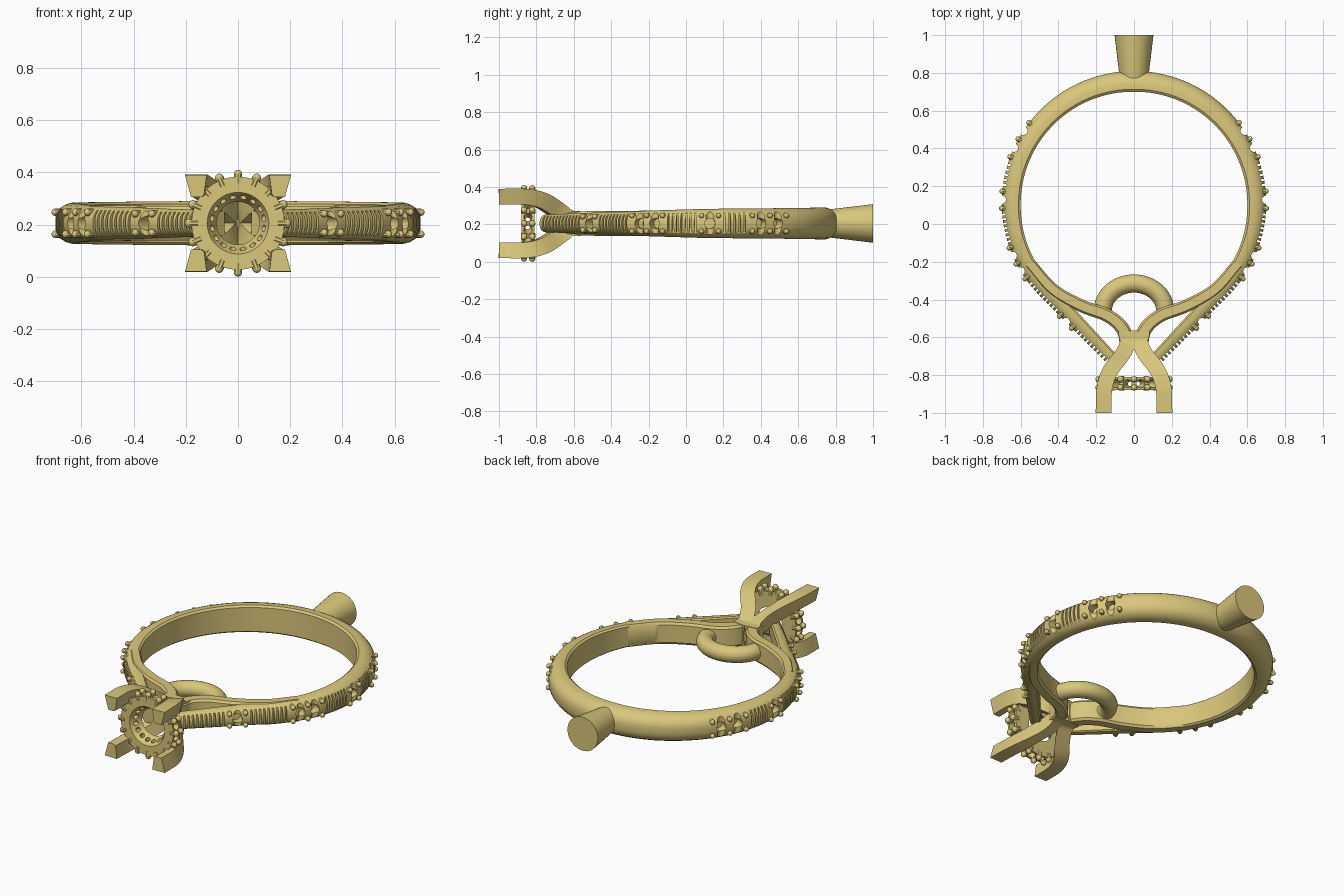
import bpy, bmesh, math
from mathutils import Vector, Matrix

if "Cube" in bpy.data.objects:
    bpy.data.objects.remove(bpy.data.objects["Cube"])

CZ = 0.205                       # height of the ring's mid plane
Z = Vector((0, 0, 1))
gold = bpy.data.materials.new("gold")
gold.diffuse_color = (0.70, 0.57, 0.20, 1)
gold.use_nodes = True
gold.node_tree.nodes["Principled BSDF"].inputs["Base Color"].default_value = gold.diffuse_color


def make(name, bm, mirror=(False, False, False)):
    bmesh.ops.recalc_face_normals(bm, faces=bm.faces)
    me = bpy.data.meshes.new(name)
    bm.to_mesh(me)
    bm.free()
    ob = bpy.data.objects.new(name, me)
    bpy.context.collection.objects.link(ob)
    ob.location.z = CZ
    me.materials.append(gold)
    if any(mirror):
        m = ob.modifiers.new("mirror", 'MIRROR')
        m.use_axis = mirror
        m.use_mirror_merge = False
    return ob


def cut(ob, cutter):
    cutter.hide_render = True
    m = ob.modifiers.new("cut", 'BOOLEAN')
    m.operation, m.solver, m.object = 'DIFFERENCE', 'EXACT', cutter


def smooth_path(pts, n=7):
    # Catmull-Rom curve through the points
    p = [Vector(q) for q in pts]
    p = [2 * p[0] - p[1]] + p + [2 * p[-1] - p[-2]]
    out = []
    for i in range(1, len(p) - 2):
        a, b, c, d = p[i - 1:i + 3]
        for k in range(n):
            t = k / n
            out.append(0.5 * (2 * b + (c - a) * t + (2 * a - 5 * b + 4 * c - d) * t * t
                              + (3 * b - a - 3 * c + d) * t ** 3))
    return out + [p[-2]]


def sweep(name, path, section, mirror=(False, False, False)):
    # section(i) gives (sideways, up) points at path point i
    bm = bmesh.new()
    rings = []
    for i, p in enumerate(path):
        t = (path[min(i + 1, len(path) - 1)] - path[max(i - 1, 0)]).normalized()
        side = t.cross(Z).normalized()
        up = side.cross(t)
        rings.append([bm.verts.new(p + side * u + up * v) for u, v in section(i)])
    for r, s in zip(rings, rings[1:]):
        for k in range(len(r)):
            j = (k + 1) % len(r)
            bm.faces.new((r[k], r[j], s[j], s[k]))
    bm.faces.new(rings[0])
    bm.faces.new(rings[-1])
    return make(name, bm, mirror)


def circle(r, n=24):
    return [(r * math.cos(2 * math.pi * k / n), r * math.sin(2 * math.pi * k / n)) for k in range(n)]


def rod(bm, a, b, r1, r2, n=16):
    d = b - a
    m = Matrix.Translation((a + b) / 2) @ d.to_track_quat('Z', 'Y').to_matrix().to_4x4()
    bmesh.ops.create_cone(bm, cap_ends=True, segments=n, radius1=r1, radius2=r2, depth=d.length, matrix=m)


def bead(bm, top, direction, r, length):
    rod(bm, top - direction * length, top, r, r, 10)
    bmesh.ops.create_uvsphere(bm, u_segments=10, v_segments=6, radius=r, matrix=Matrix.Translation(top))


# Band outline: arc that runs on into straight shoulders
def rim(a):
    b = math.radians(max(a, -45))
    n = Vector((math.cos(b), math.sin(b), 0))
    p = Vector((0, 0.11, 0)) + n * 0.7
    if a < -45:
        p += Vector((-1, -1, 0)).normalized() * math.radians(-45 - a) * 0.7
    return p, n


def lerp(a, table):
    for (a0, v0), (a1, v1) in zip(table, table[1:]):
        if a <= a1:
            return v0 + (v1 - v0) * (a - a0) / (a1 - a0)
    return table[-1][1]


def band_section(i):
    a = 90 - abs(angles[i] - 90)
    th = lerp(a, [(-91, .065), (-45, .09), (0, .10), (90, .11)])
    h = lerp(a, [(-91, .047), (-45, .063), (0, .078), (90, .086)])
    half = [(1, .22), (.95, .5), (.8, .76), (.6, .92), (.4, 1), (.12, 1), (0, .88)]
    pts = half + [(u, -v) for u, v in reversed(half)]
    return [((u - 1) * th, v * h) for u, v in pts]


angles = [-91 + 362 * k / 144 for k in range(145)]
path = []
for a in angles:
    p = rim(90 - abs(a - 90))[0]
    path.append(p if a <= 90 else Vector((-p.x, p.y, 0)))
band = sweep("band", path, band_section)

# Scallops, engraved grooves and stone holes in the band
MX = (True, False, False)
stones = [33.2, 24.8, 1.5, -23.5, -31, -60.5]
bm = bmesh.new()
for a in stones:
    p, n = rim(a)
    rod(bm, p - Z * .12, p + Z * .12, .022, .022)
for a0, a1 in [(17, 8), (-5, -17), (-38, -54), (-67, -89)]:
    count = int((a0 - a1) / 2)
    for k in range(count + 1):
        p, n = rim(a0 + (a1 - a0) * k / count)
        m = Matrix.Translation(p) @ Matrix((n, Z.cross(n), Z)).transposed().to_4x4()
        bmesh.ops.create_cube(bm, matrix=m @ Matrix.Diagonal((.036, .010, .2, 1)))
groove_cutter = make("groove_cutter", bm, MX)
bm = bmesh.new()
for a in stones:
    p, n = rim(a)
    rod(bm, p - n * .06, p + n * .06, .028, .028, 20)
hole_cutter = make("hole_cutter", bm, MX)
cut(band, groove_cutter)
cut(band, hole_cutter)

# Beads that hold the small stones on the band
bm = bmesh.new()
for a in [37.5, 29, 20.5, 5.2, -2.2, -19.7, -27.3, -34.7, -56.8, -64.2]:
    p, n = rim(a)
    for s in (-1, 1):
        bead(bm, p + n * .002 + Z * s * (.042 if a > -50 else .036), n, .014, .045)
band_beads = make("band_beads", bm, MX)

# Inner split shoulders running to the crossing
branch_path = smooth_path([(.55, -.21, 0), (.43, -.345, 0), (.28, -.432, 0), (.14, -.485, 0),
                           (.06, -.555, 0), (.035, -.64, 0)])
nb = len(branch_path) - 1


def branch_section(i):
    w = .03 + .008 * i / nb
    h = .068 - .004 * i / nb
    return [(w, h * .8), (w * .7, h), (-w * .7, h), (-w, h * .8),
            (-w, -h * .8), (-w * .7, -h), (w * .7, -h), (w, -h * .8)]


sweep("inner_shoulder", branch_path, branch_section, MX)

# Four claws flaring from the crossing
claw_path = smooth_path([(.04, -.57, .025), (.035, -.63, .03), (.06, -.69, .066),
                         (.125, -.78, .123), (.155, -.87, .143), (.16, -1, .143)])
sweep("claw", claw_path,
      lambda i: [(-.043, .042), (.04, .042), (.03, -.035), (.018, -.042), (-.02, -.042)],
      (True, False, True))

# Arch behind the head
arch = [Vector((.165 * math.cos(t), -.46 + .145 * math.sin(t), 0))
        for t in (math.radians(-8 + 196 * k / 32) for k in range(33))]
sweep("arch", arch, lambda i: circle(.048))

# Casting stem at the back
sweep("stem", [Vector((0, .74, 0)), Vector((0, 1, 0))], lambda i: circle((.072, .103)[i], 40))

# Seat ring with a tapered bore
bm = bmesh.new()
profile = [(.118, -.88), (.178, -.88), (.178, -.81), (.082, -.81)]
N = 64
rings = [[bm.verts.new((r * math.cos(2 * math.pi * k / N), y, r * math.sin(2 * math.pi * k / N)))
          for r, y in profile] for k in range(N)]
for k in range(N):
    for j in range(4):
        a, b = rings[k], rings[(k + 1) % N]
        bm.faces.new((a[j], a[(j + 1) % 4], b[(j + 1) % 4], b[j]))
seat = make("seat_ring", bm)

# Stone holes and bead pairs around the seat
holes, beads = bmesh.new(), bmesh.new()
for k in range(16):
    t = math.radians(11.25 + 22.5 * k)
    d = Vector((math.cos(t), 0, math.sin(t)))
    c = Vector((0, -.845, 0))
    rod(holes, c + d * .06, c + d * .25, .008, .031)
    t = math.radians(22.5 * k)
    d = Vector((math.cos(t), 0, math.sin(t)))
    for y in (-.822, -.866):
        bead(beads, Vector((0, y, 0)) + d * .188, d, .017, .035)
seat_cutter = make("seat_cutter", holes)
cut(seat, seat_cutter)
make("seat_beads", beads)

# Apply modifiers, drop the cutters, smooth with sharp edges
bpy.ops.object.select_all(action='SELECT')
bpy.context.view_layer.objects.active = band
bpy.ops.object.convert(target='MESH')
for c in (groove_cutter, hole_cutter, seat_cutter):
    bpy.data.objects.remove(c, do_unlink=True)
bpy.ops.object.select_all(action='SELECT')
bpy.context.view_layer.objects.active = band
bpy.ops.object.shade_smooth_by_angle(angle=math.radians(35))
